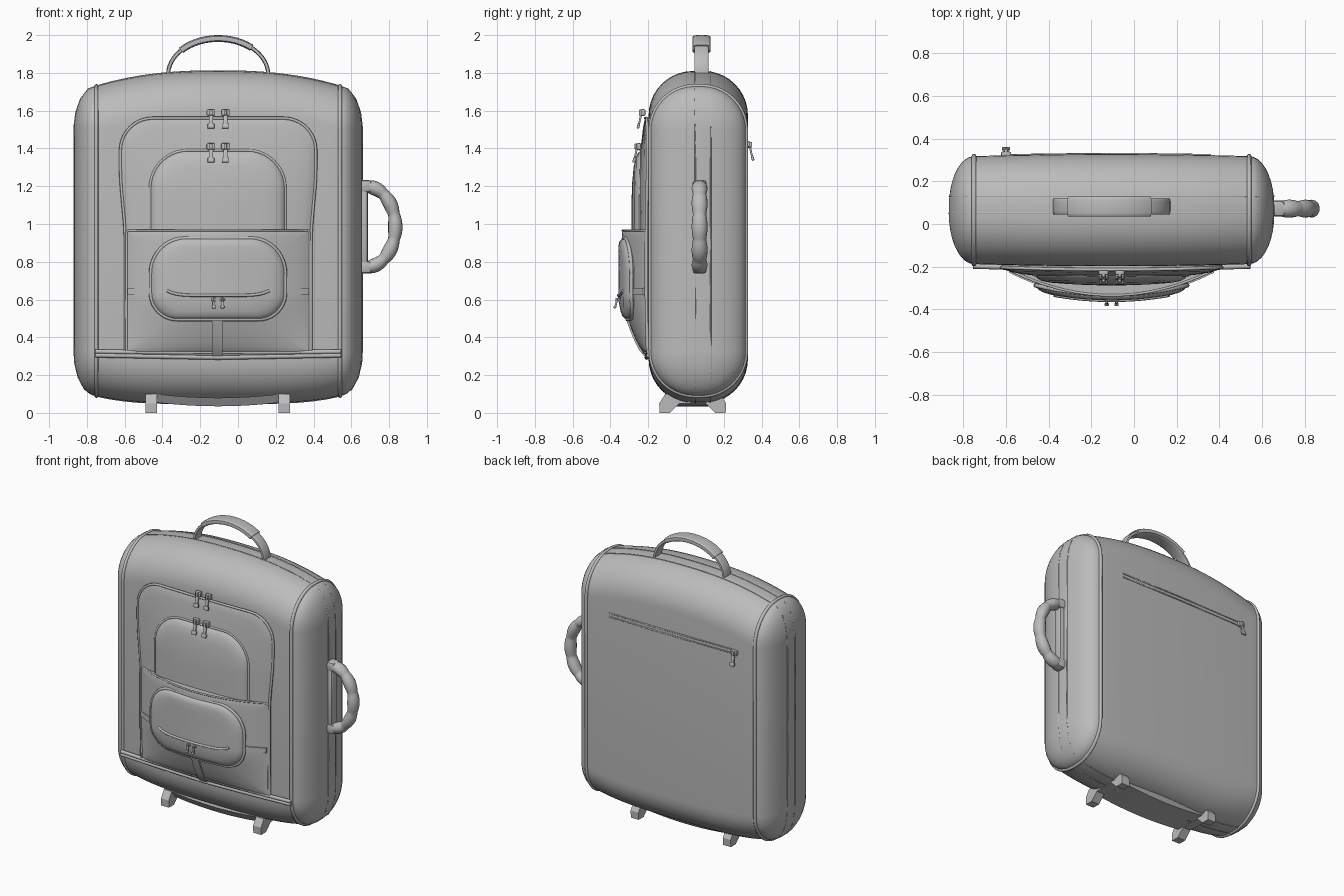
import bpy, bmesh, math
from mathutils import Vector
from mathutils.bvhtree import BVHTree

if "Cube" in bpy.data.objects:
    bpy.data.objects.remove(bpy.data.objects["Cube"])

grey = bpy.data.materials.new("soft_grey")
grey.use_nodes = True
colour = (0.5, 0.5, 0.5, 1)
grey.diffuse_color = colour
grey.node_tree.nodes["Principled BSDF"].inputs["Base Color"].default_value = colour

CX, CY = -0.105, 0.065     # middle of the case body


def finish(name, bm, angle=35):
    bmesh.ops.recalc_face_normals(bm, faces=bm.faces)
    me = bpy.data.meshes.new(name)
    bm.to_mesh(me)
    bm.free()
    ob = bpy.data.objects.new(name, me)
    bpy.context.collection.objects.link(ob)
    me.materials.append(grey)
    bpy.ops.object.select_all(action='DESELECT')
    ob.select_set(True)
    bpy.context.view_layer.objects.active = ob
    bpy.ops.object.shade_smooth_by_angle(angle=math.radians(angle))
    return ob


def loft(name, rings, closed=False, angle=35):
    bm = bmesh.new()
    vs = [[bm.verts.new(p) for p in r] for r in rings]
    pairs = list(zip(vs, vs[1:])) + ([(vs[-1], vs[0])] if closed else [])
    for a, b in pairs:
        for i in range(len(a)):
            j = (i + 1) % len(a)
            bm.faces.new((a[i], a[j], b[j], b[i]))
    if not closed:
        bm.faces.new(vs[0])
        bm.faces.new(vs[-1])
    return finish(name, bm, angle)


def tube(name, pts, r, closed=False, sides=8):
    pts = [Vector(p) for p in pts]
    n, rings = len(pts), []
    side = None
    for i, p in enumerate(pts):
        a = pts[i - 1] if (i or closed) else p
        b = pts[(i + 1) % n] if (i < n - 1 or closed) else p
        t = (b - a).normalized()
        if side is None:
            side = t.orthogonal().normalized()
        side = (side - t * side.dot(t)).normalized()
        up = t.cross(side)
        rings.append([p + r * (side * math.cos(k * math.tau / sides) + up * math.sin(k * math.tau / sides))
                      for k in range(sides)])
    return loft(name, rings, closed, 60)


def box(name, centre, size, bevel=0.006, tilt=0.0):
    bm = bmesh.new()
    bmesh.ops.create_cube(bm, size=1)
    bmesh.ops.scale(bm, vec=size, verts=bm.verts)
    bmesh.ops.bevel(bm, geom=bm.edges[:], offset=bevel, segments=2, affect='EDGES', profile=0.5)
    ob = finish(name, bm)
    ob.location, ob.rotation_euler = centre, (tilt, 0, 0)
    return ob


def rounded(u0, u1, v0, v1, r_top, r_low, step=0.05, n=10):
    """Rounded rectangle, its straight runs divided evenly."""
    pts = []
    for u, v, r, su, sv, a0 in ((u1, v1, r_top, -1, -1, 0), (u0, v1, r_top, 1, -1, 90),
                                (u0, v0, r_low, 1, 1, 180), (u1, v0, r_low, -1, 1, 270)):
        for i in range(n + 1):
            a = math.radians(a0 + 90 * i / n)
            pts.append((u + su * r + r * math.cos(a), v + sv * r + r * math.sin(a)))
    out = []
    for (a, b), (c, d) in zip(pts, pts[1:] + pts[:1]):
        k = max(1, math.ceil(math.hypot(c - a, d - b) / step))
        out += [(a + (c - a) * i / k, b + (d - b) * i / k) for i in range(k)]
    return out


def smooth(t):
    t = min(1, max(0, t))
    return t * t * (3 - 2 * t)


# Case body: sections lofted from side to side, with domed ends
def section(x, hy, z0, z1, r):
    return [(x, CY + y, z) for y, z in rounded(-hy, hy, z0, z1, r, r, step=9)]


def dome(sign, a):
    d = 0.235 * (1 - math.cos(a))
    return section(CX + sign * (0.645 + 0.118 * math.sin(a)), 0.253 - d, 0.09 + d, 1.73 - d, 0.235 - d * 0.98)


def middle(u):
    return section(CX + 0.645 * u, 0.253 + 0.01 * (1 - u * u), 0.09 - 0.04 * (1 - u ** 4),
                   1.73 + 0.08 * (1 - abs(u) ** 2.4), 0.235)


quarter = [i * math.pi / 18 for i in range(1, 10)]
body = loft("case_body", [dome(-1, a) for a in reversed(quarter)] + [middle(i / 12) for i in range(-12, 13)]
            + [dome(1, a) for a in quarter], angle=50)
for s, side in ((-1, "right"), (1, "left")):
    tube(side + "_seam_piping", dome(s, 0), 0.011, True)

# Raised zip lines round the gusset, laid on the body surface
tree = BVHTree.FromPolygons([v.co for v in body.data.vertices], [p.vertices for p in body.data.polygons])
for name, y in (("front_gusset_line", 0.05), ("back_gusset_line", 0.13)):
    pts = []
    for i in range(96):
        a = math.tau * i / 96
        hit = tree.ray_cast(Vector((CX, y, 0.93)), Vector((math.cos(a), 0, math.sin(a))))[0]
        pts.append(hit)
    tube(name, pts, 0.004, True, 6)


# Front pockets: outlines puffed forward from a front surface
def puff(name, outline, base, front, depth, pipe=0.008):
    cu = sum(p[0] for p in outline) / len(outline)
    cv = (max(p[1] for p in outline) + min(p[1] for p in outline)) / 2
    rings = [[(x, base, z) for x, z in outline]]
    for s, k in ((1, 0), (0.97, 0.5), (0.91, 0.85), (0.8, 1), (0.6, 1), (0.4, 1), (0.2, 1), (0.02, 1)):
        ring = [(cu + (x - cu) * s, cv + (z - cv) * s) for x, z in outline]
        rings.append([(x, front(x, z) - depth * k, z) for x, z in ring])
    loft(name, rings, angle=50)
    if pipe:
        tube(name + "_piping", [(x, front(x, z), z) for x, z in outline], pipe, True)


def span(x, half):
    return max(0, 1 - ((x - CX) / half) ** 2)


def main_front(x, z):
    return -0.203 - 0.045 * span(x, 0.53) * (1 - 0.75 * smooth((z - 1.15) / 0.4)) * smooth((z - 0.3) / 0.3)


def inner_front(x, z):
    return main_front(x, z) - 0.012


def low_front(x, z):
    return -0.205 - 0.13 * span(x, 0.5) * min(1, max(0, (z - 0.3) / 0.3)) ** 0.7


def flap_front(x, z):
    return -0.285 - 0.045 * span(x, 0.37) + 0.02 * smooth((0.62 - z) / 0.15)


arch = [(CX + (x - CX) * (0.95 + 0.05 * smooth((z - 0.9) / 0.4)), z)
        for x, z in rounded(-0.622, 0.412, 0.32, 1.56, 0.17, 0.02)]
puff("main_pocket", arch, -0.15, main_front, 0.015)
puff("inner_pocket", rounded(-0.465, 0.25, 0.5, 1.39, 0.2, 0.05), -0.18, inner_front, 0.028)
puff("lower_pocket", rounded(-0.59, 0.38, 0.32, 0.965, 0.015, 0.015), -0.15, low_front, 0.006, 0.006)
puff("flap_pocket", rounded(-0.462, 0.25, 0.495, 0.925, 0.185, 0.14), -0.2, flap_front, 0.028, 0.01)

# Trim on the lower pocket and front
tube("flap_zip_line", [(CX + 0.27 * t, flap_front(CX + 0.27 * t, 0.62) - 0.028, 0.622 + 0.025 * t ** 6)
                       for t in [i / 12 for i in range(-12, 13)]], 0.008)
for name, x0, x1 in (("right_pocket_strap", -0.585, -0.45), ("left_pocket_strap", 0.24, 0.375)):
    xs = [x0 + (x1 - x0) * i / 6 for i in range(7)]
    loft(name, [[(x, low_front(x, z) - d, z) for z, d in ((0.625, 0), (0.625, 0.013), (0.66, 0.013), (0.66, 0))]
                for x in xs])
loft("centre_strap", [[(x, low_front(x, z) - d, z) for x, d in ((-0.138, 0), (-0.138, 0.016), (-0.082, 0.016), (-0.082, 0))]
                      for z in [0.3 + 0.035 * i for i in range(7)]])
base_line = [i / 14 for i in range(-14, 15)]
for name, dz in (("base_band_piping", 0.325), ("base_band_edge", 0.305)):
    tube(name, [(CX + 0.65 * t, -0.198 - 0.01 * (1 - t * t), dz - 0.012 * (1 - abs(t))) for t in base_line], 0.012)


# Zip pulls: slider, bridge and hanging tab
def zip_pull(name, x, y, z, face=-1, k=1.0):
    box(name + "_slider", (x, y + face * 0.008, z), (0.045 * k, 0.024, 0.035 * k))
    box(name + "_bridge", (x, y + face * 0.022, z), (0.016 * k, 0.016, 0.03 * k), 0.003)
    box(name + "_tab", (x, y + face * 0.026, z - 0.045 * k), (0.022 * k, 0.01, 0.065 * k), 0.003, face * 0.22)
    box(name + "_grip", (x, y + face * 0.033, z - 0.072 * k), (0.036 * k, 0.014, 0.026 * k), 0.004, face * 0.22)


for side, dx in (("right", -0.038), ("left", 0.038)):
    x = CX + dx
    zip_pull(side + "_main_zip", x, main_front(x, 1.57) - 0.005, 1.59)
    zip_pull(side + "_inner_zip", x, inner_front(x, 1.4) - 0.005, 1.41)
    zip_pull(side + "_flap_zip", x + dx * -0.4, flap_front(x, 0.6) - 0.016, 0.6, k=0.55)

# Back zip
for i, z in enumerate((1.41, 1.435)):
    tube("back_zip_edge_%d" % (i + 1), [(-0.6 + 0.08 * j, CY + 0.254 + 0.01 * span(-0.6 + 0.08 * j, 0.645), z)
                                        for j in range(13)], 0.004, sides=6)
zip_pull("back_zip", -0.6, CY + 0.255, 1.42, 1)


# Handles: a soft section swept along an elliptical arc
def arc_handle(name, centre, rx, rz, a0, a1, n, size, power):
    rings = []
    for i in range(n + 1):
        a = math.radians(a0 + (a1 - a0) * i / n)
        wy, wr = size(i / n)
        out = Vector((math.cos(a) / rx, 0, math.sin(a) / rz)).normalized()
        p = Vector(centre) + Vector((rx * math.cos(a), 0, rz * math.sin(a)))
        ring = []
        for k in range(16):
            c, s = math.cos(k * math.tau / 16), math.sin(k * math.tau / 16)
            ring.append(p + out * wr * math.copysign(abs(c) ** power, c)
                        + Vector((0, wy * math.copysign(abs(s) ** power, s), 0)))
        rings.append(ring)
    loft(name, rings, angle=45)


arc_handle("top_handle_strap", (CX, 0.082, 1.79), 0.265, 0.192, -4, 184, 32, lambda t: (0.038, 0.011), 0.5)
arc_handle("top_handle_grip", (CX, 0.082, 1.79), 0.265, 0.192, 48, 138, 20, lambda t: (0.048, 0.018), 0.5)


def finger_grip(t):
    r = 0.031 + 0.007 * abs(math.sin(t * math.pi * 5))
    return r + 0.004, r


arc_handle("side_handle", (0.68, 0.072, 0.985), 0.153, 0.213, -90, 90, 60, finger_grip, 1)
box("side_handle_plate", (0.655, 0.072, 0.985), (0.065, 0.06, 0.4), 0.012)
for name, z in (("upper_handle_mount", 1.2), ("lower_handle_mount", 0.77)):
    box(name, (0.663, 0.072, z), (0.09, 0.075, 0.065), 0.016)

# Feet and the sagging base plate between them
foot = [(-0.14, 0), (-0.085, 0), (-0.035, 0.05), (0.105, 0.05), (0.155, 0), (0.21, 0),
        (0.212, 0.05), (0.18, 0.1), (-0.11, 0.1), (-0.142, 0.05)]
for name, x in (("right_foot", -0.46), ("left_foot", 0.245)):
    loft(name, [[(x + d, y, z) for y, z in foot] for d in (-0.03, 0.03)], angle=20)
loft("base_plate", [[(CX + 0.34 * t, y, z + 0.022 * t * t) for y, z in
                     ((-0.11, 0.08), (-0.08, 0.035), (0.15, 0.035), (0.18, 0.08))]
                    for t in [i / 8 for i in range(-8, 9)]], angle=30)
